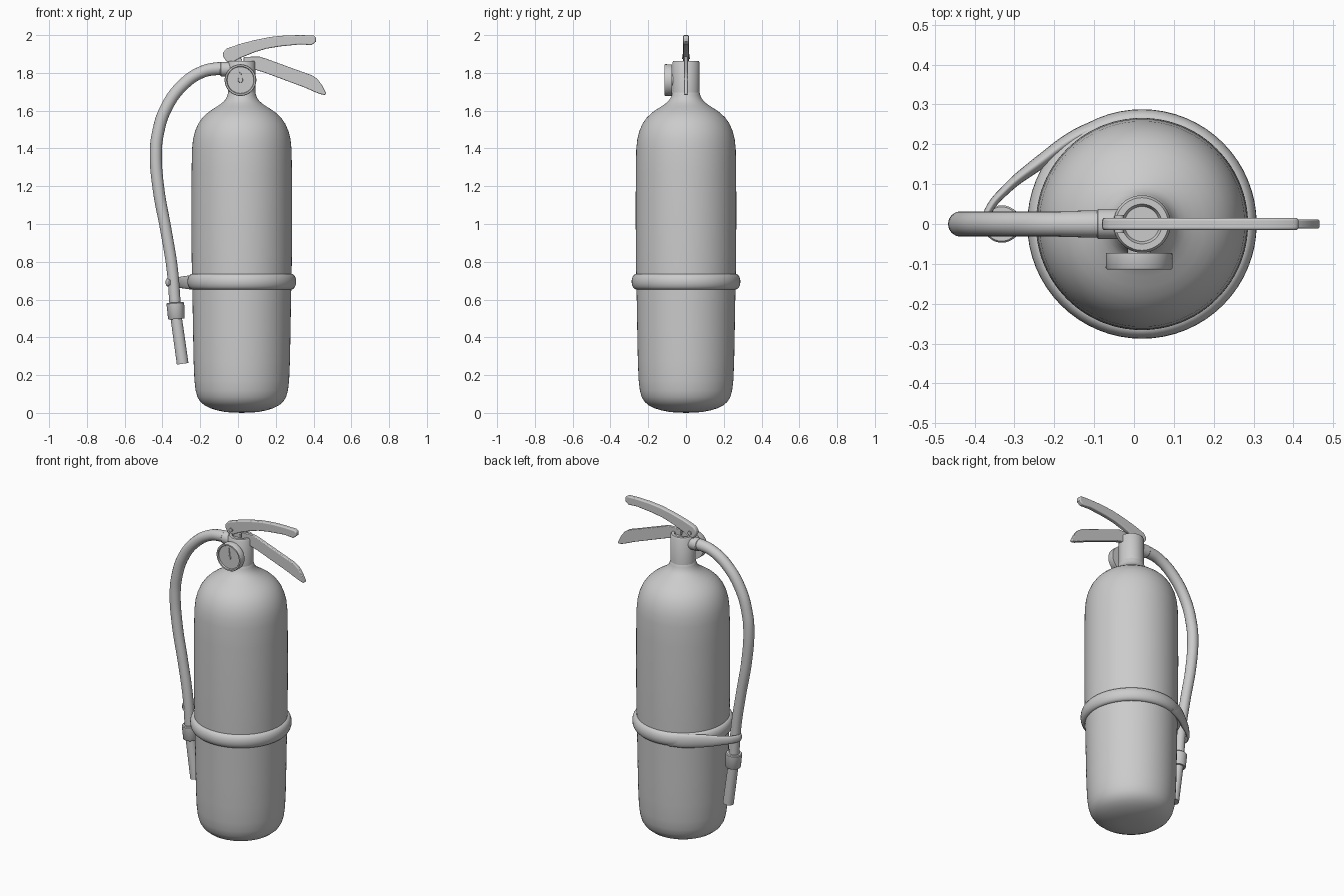
import bpy, bmesh, math
from mathutils import Vector

if "Cube" in bpy.data.objects:
    bpy.data.objects.remove(bpy.data.objects["Cube"])


def finish(name, bm, loc=(0, 0, 0), rot=(0, 0, 0), angle=40):
    bmesh.ops.recalc_face_normals(bm, faces=bm.faces)
    me = bpy.data.meshes.new(name)
    bm.to_mesh(me)
    bm.free()
    ob = bpy.data.objects.new(name, me)
    bpy.context.collection.objects.link(ob)
    ob.location, ob.rotation_euler = loc, rot
    smooth(ob, angle)
    return ob


def smooth(ob, angle=40):
    bpy.ops.object.select_all(action='DESELECT')
    ob.select_set(True)
    bpy.context.view_layer.objects.active = ob
    bpy.ops.object.shade_smooth_by_angle(angle=math.radians(angle))


def lathe(name, profile, loc=(0, 0, 0), rot=(0, 0, 0), steps=64, closed=False, subsurf=0):
    """Revolve (radius, height) points around local z."""
    bm = bmesh.new()
    vs = [bm.verts.new((r, 0, z)) for r, z in profile]
    es = [bm.edges.new(p) for p in zip(vs, vs[1:])]
    if closed:
        es.append(bm.edges.new((vs[-1], vs[0])))
    bmesh.ops.spin(bm, geom=vs + es, cent=(0, 0, 0), axis=(0, 0, 1),
                   angle=2 * math.pi, steps=steps)
    bmesh.ops.remove_doubles(bm, verts=bm.verts, dist=1e-5)
    ob = finish(name, bm, loc, rot)
    if subsurf:
        m = ob.modifiers.new("round", 'SUBSURF')
        m.levels = m.render_levels = subsurf
    return ob


def plate(name, outline, half, bevel):
    """Side outline in x,z extruded along y."""
    bm = bmesh.new()
    f = bm.faces.new([bm.verts.new((x, -half, z)) for x, z in outline])
    ext = bmesh.ops.extrude_face_region(bm, geom=[f])
    bmesh.ops.translate(bm, vec=(0, 2 * half, 0),
                        verts=[g for g in ext['geom'] if isinstance(g, bmesh.types.BMVert)])
    ob = finish(name, bm)
    m = ob.modifiers.new("bevel", 'BEVEL')
    m.width, m.segments, m.limit_method = bevel, 3, 'ANGLE'
    m.angle_limit = math.radians(50)
    return ob


def tube(name, points, loc=(0, 0, 0), zscale=1):
    """Round tube through (x, y, z, radius) points."""
    cu = bpy.data.curves.new(name, 'CURVE')
    cu.dimensions = '3D'
    cu.bevel_depth, cu.bevel_resolution, cu.resolution_u = 1, 6, 10
    cu.use_fill_caps = True
    sp = cu.splines.new('BEZIER')
    sp.bezier_points.add(len(points) - 1)
    for b, (x, y, z, r) in zip(sp.bezier_points, points):
        b.co, b.radius = (x, y, z), r
        b.handle_left_type = b.handle_right_type = 'AUTO'
    ob = bpy.data.objects.new(name, cu)
    bpy.context.collection.objects.link(ob)
    ob.location, ob.scale = loc, (1, 1, zscale)
    bpy.ops.object.select_all(action='DESELECT')
    ob.select_set(True)
    bpy.context.view_layer.objects.active = ob
    bpy.ops.object.convert(target='MESH')
    smooth(bpy.context.object)
    return bpy.context.object


CX = 0.02

# Pressure cylinder
lathe("cylinder_body", [(0, 0), (0.09, 0.003), (0.17, 0.022), (0.225, 0.055), (0.247, 0.11),
                        (0.256, 0.22), (0.261, 0.65), (0.267, 0.76), (0.267, 1.36),
                        (0.262, 1.45), (0.235, 1.535), (0.185, 1.59), (0.13, 1.622),
                        (0.09, 1.65), (0.074, 1.68), (0.07, 1.72), (0, 1.72)],
      loc=(CX, 0, 0), subsurf=1)

# Valve neck with shallow recess on top
lathe("valve_neck", [(0, 1.66), (0.072, 1.66), (0.072, 1.855), (0.066, 1.864),
                     (0.05, 1.864), (0.044, 1.85), (0, 1.85)], loc=(CX, 0, 0))

# Retaining band with rounded section
band = [(0.262 + 0.026 * math.cos(a), 0.042 * math.sin(a))
        for a in (i * math.tau / 20 for i in range(20))]
lathe("retaining_band", band, loc=(CX, 0, 0.695), closed=True)

# Tapering arm from the band that hooks round the hose
tube("hose_clip", [(-0.06, 0.255, 0, 0.018), (-0.14, 0.222, 0, 0.019), (-0.24, 0.152, 0, 0.017),
                   (-0.32, 0.088, 0, 0.012), (-0.366, 0.032, 0, 0.010),
                   (-0.374, 0, 0, 0.009), (-0.36, -0.026, 0, 0.006)],
     loc=(0, 0, 0.691), zscale=2.3)

# Hose
hose = [(-0.04, 1.82, .035), (-0.11, 1.822, .034), (-0.19, 1.805, .032), (-0.29, 1.738, .032),
        (-0.38, 1.615, .032), (-0.425, 1.475, .032), (-0.435, 1.37, .032), (-0.42, 1.18, .031),
        (-0.382, 0.97, .030), (-0.348, 0.76, .030), (-0.332, 0.56, .030)]
tube("hose", [(x, 0, z, r) for x, z, r in hose])

# Hose fitting at the valve
lathe("hose_fitting", [(0, 0), (0.038, 0), (0.038, 0.05), (0.033, 0.055), (0, 0.055)],
      loc=(-0.04, 0, 1.82), rot=(0, -math.pi / 2, 0), steps=32)

# Nozzle and collar, tilted along the hose end
tilt = math.atan2(0.035, 0.25)
lathe("nozzle", [(0, 0), (0.031, 0), (0.03, 0.28), (0, 0.28)],
      loc=(-0.293, 0, 0.26), rot=(0, -tilt, 0), steps=32)
lathe("nozzle_collar", [(0, 0), (0.041, 0), (0.044, 0.004), (0.047, 0.083), (0.043, 0.088), (0, 0.088)],
      loc=(-0.326, 0, 0.497), rot=(0, -0.07, 0), steps=32)

# Pressure gauge: dish, stem, needle and hub, facing the front
face = (math.pi / 2, 0, 0)
G = Vector((0.013, -0.073, 1.762))
lathe("gauge", [(0, 0), (0.083, 0), (0.084, 0.037), (0.081, 0.041), (0.073, 0.041),
                (0.07, 0.033), (0, 0.033)], loc=G, rot=face)
lathe("gauge_stem", [(0, 0), (0.03, 0), (0.03, 0.05), (0, 0.05)],
      loc=G + Vector((0, 0.04, 0)), rot=face, steps=24)
lathe("gauge_hub", [(0, 0), (0.014, 0), (0.012, 0.007), (0, 0.007)],
      loc=G + Vector((0, -0.032, 0)), rot=face, steps=24)
needle = plate("gauge_needle", [(-0.006, 0), (0.006, 0), (0.003, 0.058), (-0.003, 0.058)], 0.003, 0.001)
needle.location = G + Vector((0, -0.035, 0))

# Upper squeeze lever
plate("upper_lever", [(-0.08, 1.89), (-0.078, 1.908), (-0.062, 1.928), (0.01, 1.953), (0.09, 1.974),
                      (0.17, 1.99), (0.25, 1.998), (0.33, 2.0), (0.40, 1.998), (0.413, 1.988),
                      (0.412, 1.965), (0.39, 1.947), (0.33, 1.951), (0.22, 1.94), (0.15, 1.928),
                      (0.09, 1.91), (0.01, 1.878), (-0.025, 1.858), (-0.06, 1.858)], 0.015, 0.006)

# Lower carrying handle
plate("lower_handle", [(0.03, 1.885), (0.115, 1.886), (0.15, 1.875), (0.30, 1.82), (0.39, 1.788),
                       (0.42, 1.768), (0.445, 1.735), (0.467, 1.69), (0.46, 1.683), (0.435, 1.688),
                       (0.40, 1.702), (0.355, 1.722), (0.14, 1.802), (0.08, 1.82), (0.03, 1.82)],
      0.011, 0.004)

# Bracket and hinge pin joining the lever to the valve
plate("lever_bracket", [(-0.06, 1.82), (0.03, 1.82), (0.02, 1.875), (-0.03, 1.9), (-0.058, 1.885)], 0.012, 0.003)
lathe("hinge_pin", [(0, 0), (0.012, 0), (0.012, 0.044), (0, 0.044)],
      loc=(-0.037, 0.022, 1.885), rot=face, steps=24)
